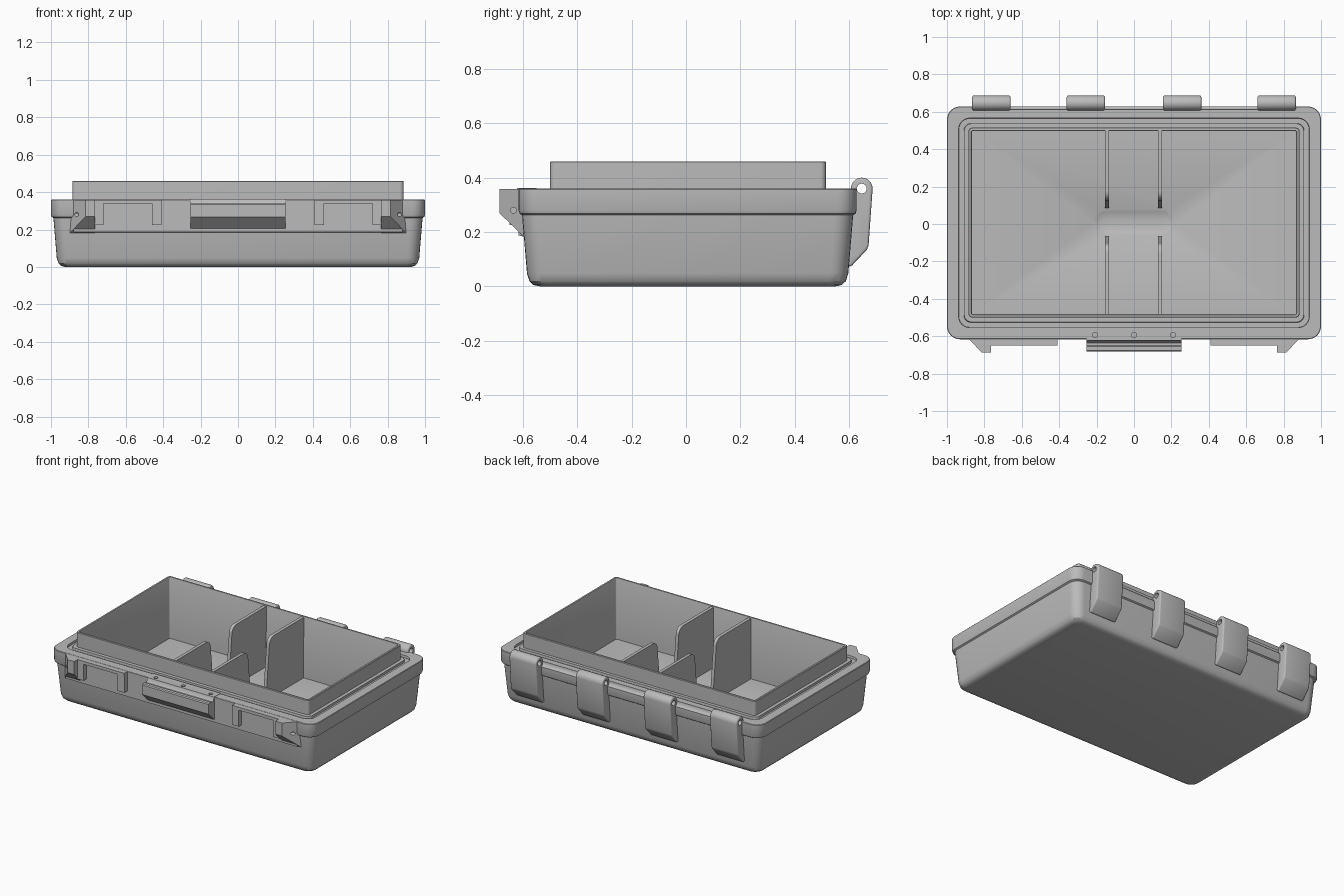
import bpy, bmesh, math
from mathutils import Matrix

cube = bpy.data.objects.get("Cube")
if cube:
    bpy.data.objects.remove(cube, do_unlink=True)

GREY = (0.5, 0.5, 0.5, 1)
mat = bpy.data.materials.new("matte grey")
mat.use_nodes = True
mat.diffuse_color = GREY
mat.node_tree.nodes["Principled BSDF"].inputs["Base Color"].default_value = GREY


def make(name, bm):
    bmesh.ops.recalc_face_normals(bm, faces=bm.faces)
    me = bpy.data.meshes.new(name)
    bm.to_mesh(me)
    bm.free()
    me.materials.append(mat)
    ob = bpy.data.objects.new(name, me)
    bpy.context.collection.objects.link(ob)
    return ob


def loft(name, hx, hy, cy, steps, seg=6):
    """Stack rounded rectangles; each step is (inset, corner radius, height)."""
    bm = bmesh.new()
    rings = []
    for inset, r, z in steps:
        ring = []
        for q, (sx, sy) in enumerate(((1, 1), (-1, 1), (-1, -1), (1, -1))):
            for i in range(seg + 1):
                a = math.pi / 2 * (q + i / seg)
                ring.append(bm.verts.new((sx * (hx - inset - r) + r * math.cos(a),
                                          cy + sy * (hy - inset - r) + r * math.sin(a), z)))
        rings.append(ring)
    n = len(rings[0])
    for a, b in zip(rings, rings[1:]):
        for i in range(n):
            j = (i + 1) % n
            bm.faces.new((a[i], a[j], b[j], b[i]))
    bm.faces.new(rings[0])
    bm.faces.new(rings[-1])
    return make(name, bm)


def prism(name, profile, x0, x1, taper=0):
    """Extrude a (y, z) profile along x; taper pulls the front of the x0 end inward."""
    bm = bmesh.new()
    front = min(y for y, z in profile)
    ends = [[bm.verts.new((x + (t if y < front + 0.01 else 0), y, z)) for y, z in profile]
            for x, t in ((x0, taper), (x1, 0))]
    n = len(profile)
    for i in range(n):
        j = (i + 1) % n
        bm.faces.new((ends[0][i], ends[0][j], ends[1][j], ends[1][i]))
    for e in ends:
        bm.faces.new(e)
    return make(name, bm)


def rod(name, r, length, loc, axis):
    bm = bmesh.new()
    m = Matrix.Translation(loc)
    if axis == "X":
        m = m @ Matrix.Rotation(math.pi / 2, 4, "Y")
    bmesh.ops.create_cone(bm, cap_ends=True, segments=24, radius1=r, radius2=r, depth=length, matrix=m)
    return make(name, bm)


def apply(ob, kind, **settings):
    bpy.context.view_layer.objects.active = ob
    mod = ob.modifiers.new("mod", kind)
    for key, value in settings.items():
        setattr(mod, key, value)
    bpy.ops.object.modifier_apply(modifier=mod.name)


def cut(ob, cutter):
    apply(ob, "BOOLEAN", operation="DIFFERENCE", solver="EXACT", object=cutter)


parts, cutters = [], []
RIM, PIN_Y, FLOOR = 0.36, 0.647, 0.04

# Case body: drafted sides, rim band, gasket groove and the well for the tray
body = loft("case_body", 1.0, 0.6225, 0.006, [
    (.078, .05, 0), (.055, .055, .005), (.04, .06, .019), (.031, .065, .048),
    (.013, .07, .262), (.004, .07, .268), (0, .07, .28), (0, .07, .357),
    (.003, .067, RIM), (.062, .06, RIM), (.064, .058, .345), (.09, .04, .345),
    (.092, .04, RIM), (.12, .015, RIM), (.12, .015, .02)])
parts.append(body)

# Barrel clearance along the back rim
clearance = rod("barrel_cutter", .036, 1.6, (0, PIN_Y, RIM), "X")
cut(body, clearance)
cutters.append(clearance)

# Raised storage tray
tray = loft("tray", .885, .5075, .0075, [
    (.006, .02, .01), (0, .02, .2), (0, .02, .457), (.003, .018, .46),
    (.014, .01, .46), (.016, .008, .455), (.018, .008, FLOOR)])
parts.append(tray)

# Shallow finger scoop in the tray floor
scoop = loft("scoop_cutter", .215, .07, .01, [
    (0, .07, .2), (0, .07, FLOOR), (.015, .055, FLOOR - .006), (.03, .04, FLOOR - .01),
    (.045, .025, FLOOR - .0125), (.06, .01, FLOOR - .0135)], 8)
cut(tray, scoop)
cutters.append(scoop)

# Tray dividers with leaning, rounded inner edges
TOP, R = .455, .05
for side, x in (("right", -.145), ("left", .14)):
    for end, foot, lean, wall, d in (("front", -.065, -.105, -.49, -1), ("back", .085, .125, .505, 1)):
        corner = [(lean + d * R * (1 - math.cos(a)), TOP - R + R * math.sin(a))
                  for a in (math.pi / 2 * i / 8 for i in range(9))]
        parts.append(prism(f"{side}_{end}_divider",
                           [(foot, FLOOR - .015)] + corner + [(wall, TOP), (wall, FLOOR - .015)],
                           x - .011, x + .011))

# Hinge leaves with pin holes at the back
barrel = [(PIN_Y + .04 * math.cos(a), RIM + .04 * math.sin(a))
          for a in (math.pi * (1 - i / 14) for i in range(15))]
pin_hole = rod("pin_cutter", .018, 2, (0, PIN_Y, RIM), "X")
cutters.append(pin_hole)
for i, x in enumerate((-.7625, -.2575, .2575, .7625)):
    hinge = prism(f"hinge_{i + 1}", barrel + [(.672, .15), (.666, .135), (.605, .07), (.58, .09), (.595, .3)],
                  x - .1025, x + .1025)
    apply(hinge, "BEVEL", width=.009, segments=3, limit_method="ANGLE", angle_limit=math.radians(40))
    cut(hinge, pin_hole)
    parts.append(hinge)

# Front backing band behind the latch mounts
TOPF = RIM - .001
parts.append(prism("front_band", [(-.56, TOPF), (-.617, TOPF), (-.617, .187), (-.58, .18)], -.88, .88))

# Latch mounts: tapered ear, top strip and two posts on each side
ear_hole = rod("ear_cutter", .011, 2.2, (0, -.635, .28), "X")
cutters.append(ear_hole)
for side, s in (("right", -1), ("left", 1)):
    ear = prism(f"{side}_latch_ear", [(-.59, TOPF), (-.687, TOPF), (-.687, .27), (-.59, .175)],
                s * .905, s * .765, -s * .09)
    cut(ear, ear_hole)
    parts.append(ear)
    parts.append(prism(f"{side}_latch_strip",
                       [(-.6, TOPF), (-.65, TOPF), (-.65, .338), (-.6, .338)], s * .77, s * .41))
    for post, a, b in (("outer", .768, .72), ("inner", .46, .41)):
        parts.append(prism(f"{side}_{post}_post",
                           [(-.6, TOPF - .001), (-.649, TOPF - .001), (-.649, .225), (-.6, .225)],
                           s * a, s * b))

# Central catch block with stepped lip and three screw holes
catch = prism("center_catch", [(-.55, .362), (-.622, .362), (-.626, .345), (-.636, .334), (-.65, .334),
                               (-.654, .34), (-.676, .34), (-.682, .334), (-.682, .268), (-.59, .18),
                               (-.55, .2)], -.253, .253)
parts.append(catch)
for x in (-.208, 0, .208):
    hole = rod("screw_cutter", .014, .05, (x, -.593, RIM), "Z")
    for ob in (catch, body, bpy.data.objects["front_band"]):
        cut(ob, hole)
    cutters.append(hole)

for c in cutters:
    bpy.data.objects.remove(c, do_unlink=True)

# Smooth the rounded edges, keep the corners crisp
bpy.ops.object.select_all(action="DESELECT")
for ob in parts:
    ob.select_set(True)
bpy.context.view_layer.objects.active = body
bpy.ops.object.shade_smooth_by_angle(angle=math.radians(32))
